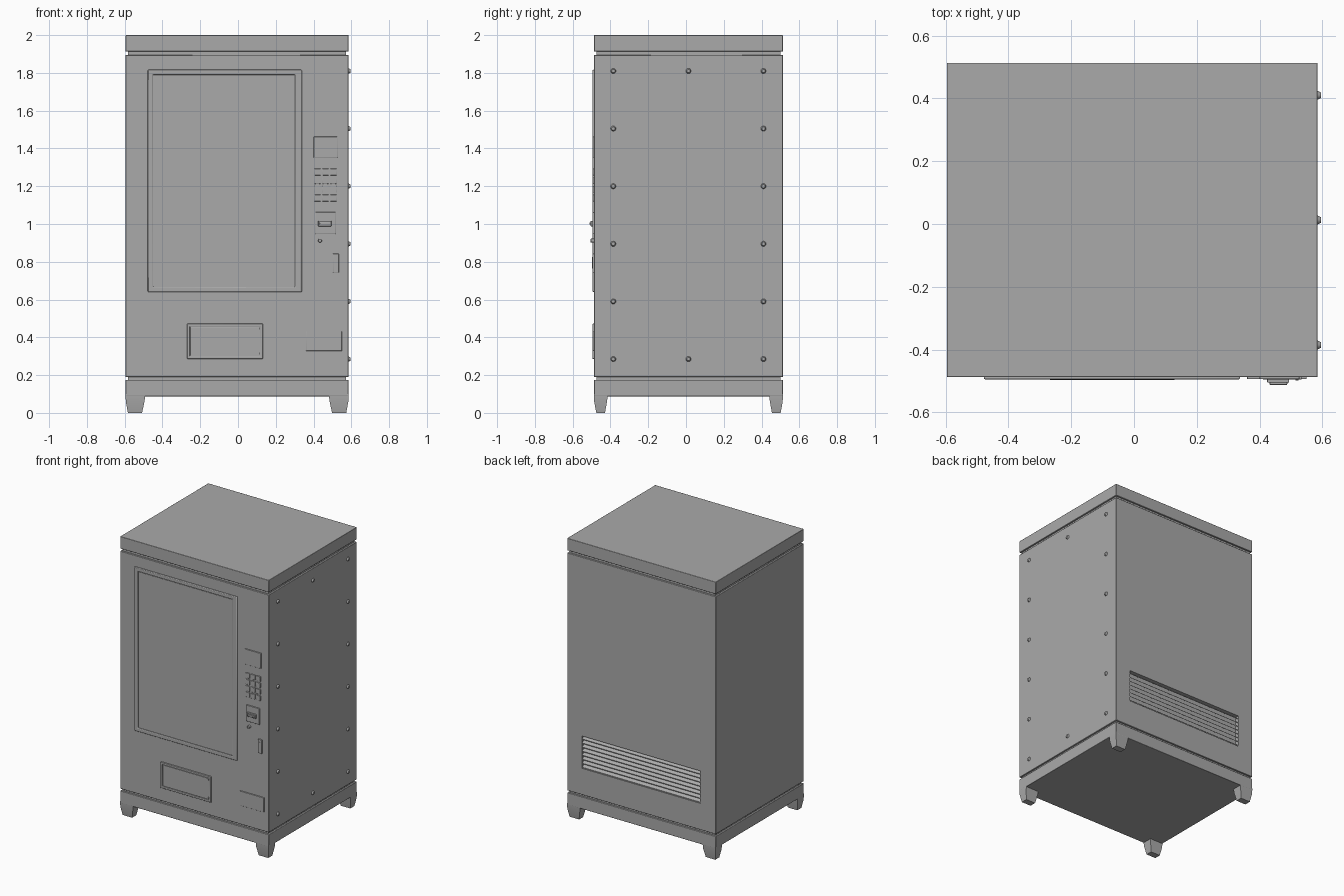
import bpy, bmesh, math
from mathutils import Matrix, Vector

cube = bpy.data.objects.get("Cube")
if cube:
    bpy.data.objects.remove(cube, do_unlink=True)

grey = bpy.data.materials.new("plain grey")
grey.use_nodes = True
GREY = (0.4, 0.4, 0.4, 1)
grey.diffuse_color = GREY
grey.node_tree.nodes["Principled BSDF"].inputs["Base Color"].default_value = GREY

# Cabinet extents
LEFT, RIGHT, FRONT, BACK = -0.595, 0.585, -0.487, 0.513


def finish(name, bm, bevel=0.0, segments=2):
    bmesh.ops.recalc_face_normals(bm, faces=bm.faces)
    mesh = bpy.data.meshes.new(name)
    bm.to_mesh(mesh)
    bm.free()
    mesh.materials.append(grey)
    obj = bpy.data.objects.new(name, mesh)
    bpy.context.collection.objects.link(obj)
    if bevel:
        mod = obj.modifiers.new("Bevel", "BEVEL")
        mod.width, mod.segments = bevel, segments
    return obj


def add_box(bm, x0, x1, y0, y1, z0, z1):
    size = Matrix.Diagonal((x1 - x0, y1 - y0, z1 - z0, 1))
    centre = Matrix.Translation(((x0 + x1) / 2, (y0 + y1) / 2, (z0 + z1) / 2))
    return bmesh.ops.create_cube(bm, size=1, matrix=centre @ size)["verts"]


def box(name, *bounds, bevel=0.0):
    bm = bmesh.new()
    add_box(bm, *bounds)
    return finish(name, bm, bevel)


def slab(name, z0, z1, inset=0.0, bevel=0.003):
    return box(name, LEFT + inset, RIGHT - inset, FRONT + inset, BACK - inset,
               z0, z1, bevel=bevel)


def panel(name, x0, x1, z0, z1, depth, bevel=0.002):
    return box(name, x0, x1, FRONT - depth, FRONT + 0.005, z0, z1, bevel=bevel)


def frame(name, outer, inner, depth, bevel):
    """Rectangular rim on the front; rectangles are x0, x1, z0, z1."""
    bm = bmesh.new()
    loops = []
    for x0, x1, z0, z1 in (outer, inner):
        loops.append([bm.verts.new((x, FRONT - depth, z))
                      for x, z in ((x0, z0), (x1, z0), (x1, z1), (x0, z1))])
    for i in range(4):
        j = (i + 1) % 4
        bm.faces.new((loops[0][i], loops[0][j], loops[1][j], loops[1][i]))
    ext = bmesh.ops.extrude_face_region(bm, geom=bm.faces[:])
    moved = [v for v in ext["geom"] if isinstance(v, bmesh.types.BMVert)]
    bmesh.ops.translate(bm, verts=moved, vec=(0, depth + 0.004, 0))
    return finish(name, bm, bevel)


# Cabinet, grooves, cap and plinth
body = slab("cabinet_body", 0.19, 1.895)
slab("upper_groove", 1.89, 1.92, inset=0.012, bevel=0)
slab("lower_groove", 0.17, 0.195, inset=0.012, bevel=0)
slab("top_cap", 1.913, 2.0)
slab("plinth", 0.088, 0.175)

# Four tapered feet
for x, sx, side in ((LEFT, 1, "right"), (RIGHT, -1, "left")):
    for y, sy, end in ((FRONT, 1, "front"), (BACK, -1, "back")):
        bm = bmesh.new()
        rings = []
        for z, a, b, c, d in ((0.1, 0, 0.105, 0, 0.073), (0.06, 0.001, 0.1, 0.001, 0.069),
                              (0, 0.012, 0.087, 0.012, 0.058)):
            rings.append([bm.verts.new((x + sx * u, y + sy * v, z))
                          for u, v in ((a, c), (b, c), (b, d), (a, d))])
        for upper, lower in zip(rings, rings[1:]):
            for i in range(4):
                j = (i + 1) % 4
                bm.faces.new((upper[i], upper[j], lower[j], lower[i]))
        bm.faces.new(rings[0])
        bm.faces.new(rings[-1])
        finish(f"{end}_{side}_foot", bm)

# Rear vent: recess with sloping slats
VX0, VX1, VZ0, VZ1 = -0.475, 0.465, 0.38, 0.612
cutter = box("vent_cutter", VX0, VX1, BACK - 0.03, BACK + 0.05, VZ0, VZ1)
cutter.hide_render = True
cutter.hide_viewport = True
cutter.display_type = "WIRE"
cut = body.modifiers.new("Vent", "BOOLEAN")
cut.object = cutter
cut.operation = "DIFFERENCE"
cut.solver = "EXACT"

bm = bmesh.new()
slats = 8
pitch = (VZ1 - VZ0) / slats
for i in range(slats):
    z = VZ0 + i * pitch
    profile = ((BACK - 0.001, z + 0.003), (BACK - 0.001, z + 0.008),
               (BACK - 0.029, z + pitch), (BACK - 0.029, z + pitch - 0.005))
    ends = [[bm.verts.new((x, y, h)) for y, h in profile] for x in (VX0, VX1)]
    for k in range(4):
        n = (k + 1) % 4
        bm.faces.new((ends[0][k], ends[0][n], ends[1][n], ends[1][k]))
    bm.faces.new(ends[0])
    bm.faces.new(ends[1])
finish("vent_slats", bm)

# Display window
frame("window_frame", (-0.478, 0.338, 0.64, 1.817), (-0.45, 0.302, 0.667, 1.79), 0.008, 0.005)
panel("window_glass", -0.447, 0.299, 0.67, 1.787, 0.003, bevel=0)

# Delivery door
frame("delivery_frame", (-0.27, 0.132, 0.286, 0.472), (-0.255, 0.117, 0.301, 0.457), 0.009, 0.003)
panel("delivery_flap", -0.253, 0.115, 0.303, 0.455, 0.006)
for z in (0.31, 0.442):
    panel("flap_hinge", 0.107, 0.115, z, z + 0.01, 0.009, bevel=0)

# Control column
panel("display_screen", 0.40, 0.527, 1.352, 1.462, 0.007)
bm = bmesh.new()
for col in range(3):
    for row in range(4):
        x, z = 0.405 + col * 0.042, 1.12 + row * 0.046
        add_box(bm, x, x + 0.033, FRONT - 0.007, FRONT + 0.003, z, z + 0.035)
finish("keypad_keys", bm, 0.002)

panel("payment_plate", 0.41, 0.516, 0.947, 1.063, 0.008)
panel("payment_mouth", 0.424, 0.494, 0.988, 1.017, 0.018)
panel("payment_lip", 0.432, 0.488, 0.997, 1.008, 0.025)
panel("coin_slot_plate", 0.503, 0.534, 0.743, 0.843, 0.008)
panel("coin_slot", 0.514, 0.523, 0.765, 0.825, 0.011, bevel=0)
panel("change_tray", 0.36, 0.55, 0.328, 0.432, 0.007)

# Round return button
bm = bmesh.new()
bmesh.ops.create_cone(bm, cap_ends=True, segments=20, radius1=0.01, radius2=0.01, depth=0.024,
                      matrix=Matrix.Translation((0.434, FRONT - 0.006, 0.912))
                      @ Matrix.Rotation(math.pi / 2, 4, "X"))
finish("return_button", bm, 0.002)

# Bolts on the left side panel
bm = bmesh.new()
heights = [0.285 + 0.305 * i for i in range(6)]
spots = [(y, z) for y in (-0.385, 0.41) for z in heights]
spots += [(0.013, heights[0]), (0.013, heights[-1])]
for y, z in spots:
    bmesh.ops.create_cone(bm, cap_ends=True, segments=16, radius1=0.015, radius2=0.009, depth=0.012,
                          matrix=Matrix.Translation((RIGHT + 0.004, y, z))
                          @ Matrix.Rotation(math.pi / 2, 4, "Y"))
finish("side_bolts", bm)

# Smooth bevels while keeping sharp edges
bpy.ops.object.select_all(action="DESELECT")
for obj in bpy.context.collection.objects:
    if obj.type == "MESH" and obj is not cutter:
        obj.select_set(True)
        bpy.context.view_layer.objects.active = obj
bpy.ops.object.shade_smooth_by_angle(angle=math.radians(30))
